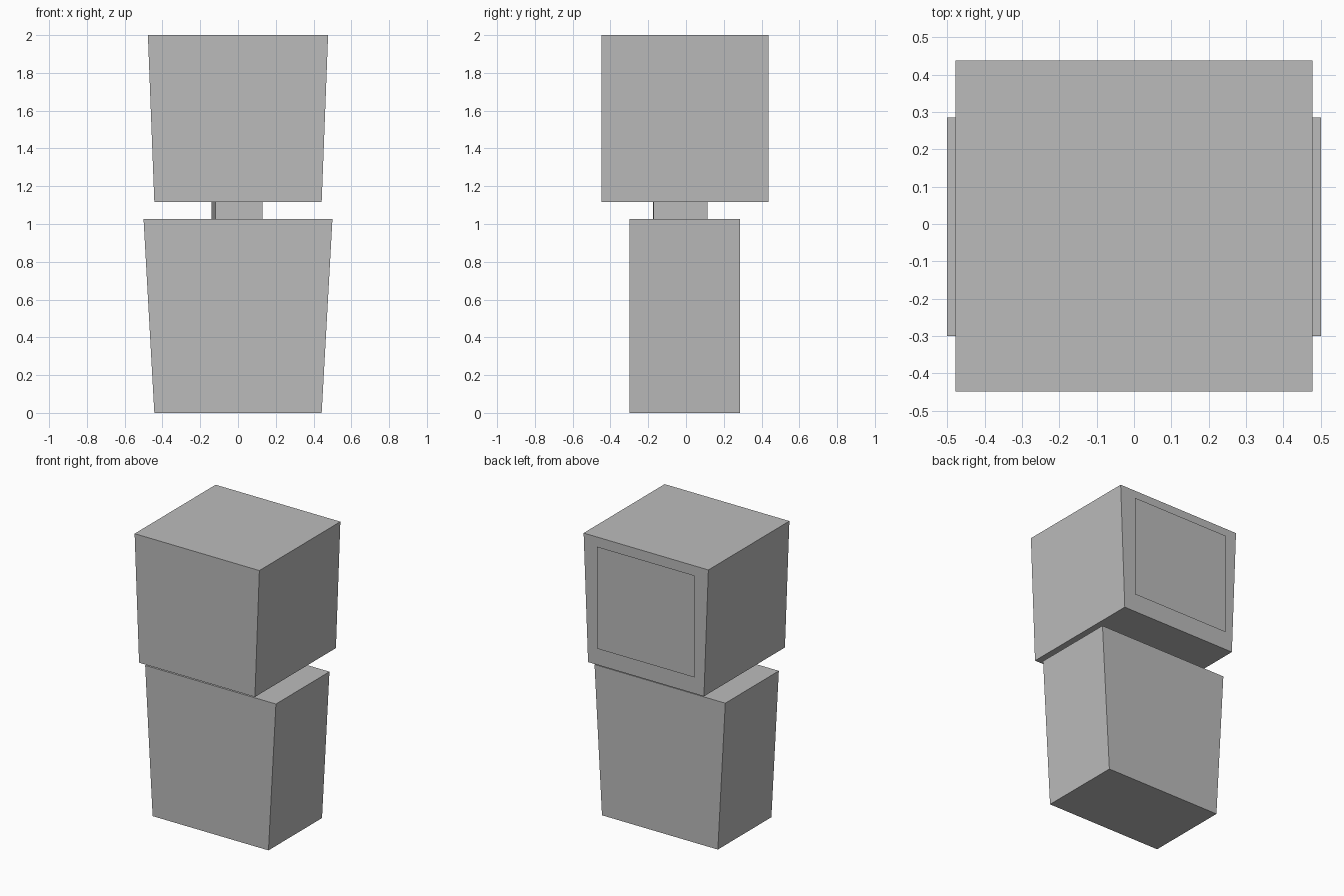
import bpy

cube = bpy.data.objects.get("Cube")
if cube:
    bpy.data.objects.remove(cube, do_unlink=True)

grey = bpy.data.materials.new("plain_grey")
grey.use_nodes = True
grey.diffuse_color = (0.5, 0.5, 0.5, 1)
grey.node_tree.nodes["Principled BSDF"].inputs["Base Color"].default_value = (0.5, 0.5, 0.5, 1)


def add_mesh(name, verts, faces):
    mesh = bpy.data.meshes.new(name)
    mesh.from_pydata(verts, [], faces)
    mesh.materials.append(grey)
    obj = bpy.data.objects.new(name, mesh)
    bpy.context.collection.objects.link(obj)
    return obj


def loft(name, lower, upper, z0, z1):
    """Closed solid between two counter-clockwise outlines."""
    n = len(lower)
    verts = [(x, y, z0) for x, y in lower] + [(x, y, z1) for x, y in upper]
    sides = [(i, (i + 1) % n, n + (i + 1) % n, n + i) for i in range(n)]
    caps = [tuple(reversed(range(n))), tuple(range(n, 2 * n))]
    return add_mesh(name, verts, sides + caps)


def rect(half_x, front, back):
    return [(-half_x, front), (half_x, front), (half_x, back), (-half_x, back)]


# Torso, wider at the shoulders
loft("torso", rect(0.443, -0.30, 0.285), rect(0.5, -0.30, 0.285), 0, 1.027)

# Neck with a slightly slanted right side
neck = [(-0.12, -0.175), (0.13, -0.172), (0.13, 0.113), (-0.14, 0.113)]
loft("neck", neck, neck, 1.027, 1.117)

# Head, wider at the top
loft("head", rect(0.443, -0.448, 0.437), rect(0.477, -0.448, 0.437), 1.117, 2)

# Thin sheet just behind the head
left, right, low, high, y = 0.367, -0.379, 1.235, 1.94, 0.448
add_mesh("head_back_panel",
         [(left, y, low), (right, y, low), (right, y, high), (left, y, high)],
         [(0, 1, 2, 3)])
